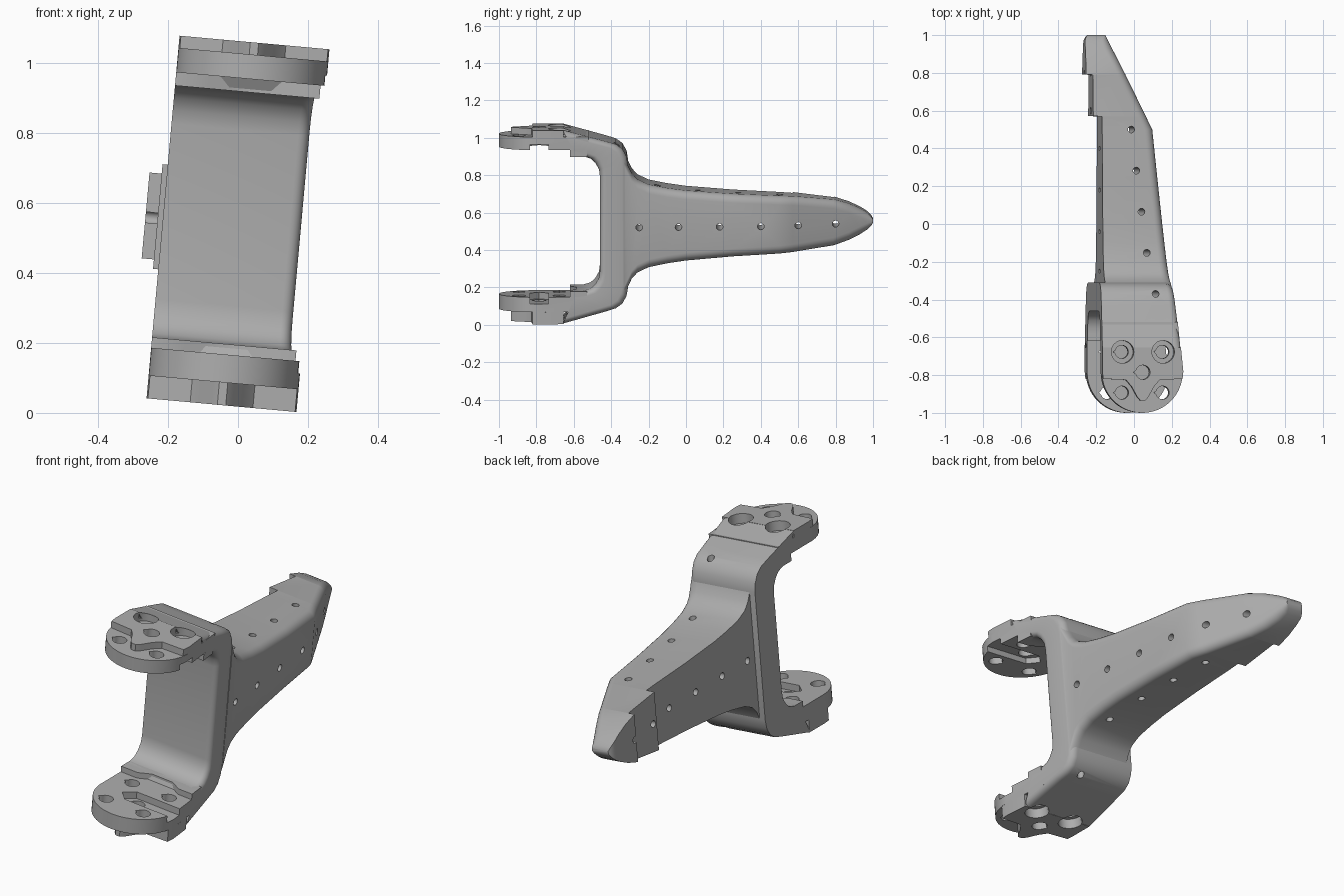
import bpy, bmesh, math
from mathutils import Vector

cube = bpy.data.objects.get("Cube")
if cube:
    bpy.data.objects.remove(cube, do_unlink=True)

TILT = math.radians(5.2)
LEFT = -0.215           # flat side of the yoke
CY, R = -0.785, 0.215   # centre and radius of the round tabs
GAP = 0.108             # screw spacing from the tab centre

grey = bpy.data.materials.new("plain grey")
grey.use_nodes = True
grey.diffuse_color = (0.42, 0.42, 0.42, 1)
grey.node_tree.nodes["Principled BSDF"].inputs["Base Color"].default_value = grey.diffuse_color


def right_edge(y):
    """Tapered side of the whole bracket, steeper past the bend."""
    return 0.215 - 0.1 * (y + 0.78) if y < 0.5 else 0.087 - 0.48 * (y - 0.5)


def finish(name, bm):
    bmesh.ops.recalc_face_normals(bm, faces=bm.faces)
    mesh = bpy.data.meshes.new(name)
    bm.to_mesh(mesh)
    bm.free()
    mesh.materials.append(grey)
    obj = bpy.data.objects.new(name, mesh)
    obj.location.z = 0.54
    obj.rotation_euler.y = TILT
    bpy.context.collection.objects.link(obj)
    return obj


def section(a, b, left, r, n=6):
    """Cross-section from a to b (y, z), rounded on the tapered side."""
    a, b = Vector(a), Vector(b)
    length = (b - a).length
    corner = []
    for k in range(n + 1):
        t = math.pi / 2 * k / n
        corner.append((r * (math.sin(t) - 1), length - r + r * math.cos(t)))
    flat = corner + [(x, length - s) for x, s in reversed(corner)]
    pts = [(left, *a), (left, *b)]
    for x, s in flat:
        p = a.lerp(b, s / length)
        pts.append((right_edge(p.x) + x, p.x, p.y))
    return pts


def loft(name, sections):
    bm = bmesh.new()
    rings = [[bm.verts.new(p) for p in s] for s in sections]
    for r0, r1 in zip(rings, rings[1:]):
        for i in range(len(r0)):
            j = (i + 1) % len(r0)
            bm.faces.new((r0[i], r0[j], r1[j], r1[i]))
    bm.faces.new(rings[0])
    bm.faces.new(rings[-1])
    return finish(name, bm)


def add_prism(bm, outline, lo, hi, sideways=False):
    ends = []
    for c in (lo, hi):
        ends.append([bm.verts.new((c, a, b) if sideways else (a, b, c)) for a, b in outline])
    n = len(outline)
    for i in range(n):
        j = (i + 1) % n
        bm.faces.new((ends[0][i], ends[0][j], ends[1][j], ends[1][i]))
    bm.faces.new(ends[0])
    bm.faces.new(ends[1])


def prism(name, outline, lo, hi):
    bm = bmesh.new()
    add_prism(bm, outline, lo, hi)
    return finish(name, bm)


def circle(x, y, r, n=24, point=1.0):
    """Circle, optionally drawn out to a teardrop on the -x side."""
    pts = []
    for k in range(n):
        t = 2 * math.pi * k / n
        f = point if k == n // 2 else 1
        pts.append((x + f * r * math.cos(t), y + r * math.sin(t)))
    return pts


# Yoke: a U swept from the upper arm, down the wall, to the lower arm
def arm(inner):
    return [((-0.58, inner), (-0.66, 0.52)), ((-0.55, inner), (-0.43, 0.457)),
            ((-0.51, inner - 0.012), (-0.375, 0.44)), ((-0.485, inner - 0.035), (-0.34, 0.415)),
            ((-0.465, inner - 0.07), (-0.318, 0.375)), ((-0.46, inner - 0.11), (-0.31, 0.33))]


pairs = arm(0.377) + [((a[0], -a[1]), (b[0], -b[1])) for a, b in reversed(arm(0.345))]
parts = [loft("yoke", [section(a, b, LEFT, 0.035) for a, b in pairs])]

# Tail: tapering arm with two steps on its flat side and a rounded tip
TAIL = [(-0.33, 0.37), (-0.31, 0.325), (-0.29, 0.283), (-0.26, 0.25), (-0.2, 0.222), (-0.1, 0.202),
        (0, 0.188), (0.25, 0.168), (0.5, 0.155), (0.57, 0.15), (0.571, 0.15), (0.79, 0.123),
        (0.791, 0.123), (0.87, 0.098), (0.93, 0.07), (0.97, 0.045), (0.99, 0.025), (1, 0.008)]
tail_sections = []
for y, h in TAIL:
    side = -0.183 if y <= 0.57 else -0.23 if y <= 0.79 else -0.265
    if y > 0.98:
        side += 0.8 * (y - 0.98)
    tail_sections.append(section((y, -h), (y, h), side, min(0.045, 0.8 * h)))
parts.append(loft("tail", tail_sections))

# Round tabs with an outer tongue pad and an inner wavy pad
rim = [(R * math.cos(t), CY + R * math.sin(t))
       for t in (-math.pi * k / 32 for k in range(33))]
disc = rim + [(LEFT, -0.52), (right_edge(-0.52), -0.52)]
half = [(0.09, -0.825), (0.06, -0.86), (0.03, -0.915), (0.012, -0.935)]
tongue = [(0.211, -0.82)] + half + [(-x, y) for x, y in reversed(half)]
tongue += [(-0.211, -0.82), (LEFT, -0.78), (LEFT, -0.655), (right_edge(-0.655), -0.655), (0.215, -0.78)]
wave = [(LEFT, -0.53), (LEFT, -0.62), (-0.12, -0.62), (-0.06, -0.585), (0.06, -0.585),
        (0.12, -0.62), (right_edge(-0.62), -0.62), (right_edge(-0.53), -0.53)]
for side, s, layers in (("upper", 1, (0.377, 0.415, 0.485, 0.52)),
                        ("lower", -1, (0.345, 0.375, 0.455, 0.52))):
    inner, low, high, outer = layers
    parts.append(prism(side + "_tab", disc, s * low, s * high))
    parts.append(prism(side + "_outer_pad", tongue, s * high, s * outer))
    parts.append(prism(side + "_inner_pad", wave, s * inner, s * low))

# Screw holes and lashing holes
bores, wide = bmesh.new(), bmesh.new()
add_prism(bores, circle(0, CY, 0.038, point=1.3), -0.7, 0.7)
for sx in (-1, 1):
    for sy in (-1, 1):
        add_prism(bores, circle(sx * GAP, CY + sy * GAP, 0.035, point=1.3), -0.7, 0.7)
    for z in (-0.55, 0.55):
        add_prism(wide, circle(sx * GAP, CY + GAP, 0.06), z - 0.08, z + 0.08)
for y in (-0.25, -0.04, 0.18, 0.4, 0.6, 0.8):
    add_prism(bores, circle(y, -0.005, 0.018, 12), -0.4, 0.4, True)
for i in range(5):
    y = -0.37 + 0.2175 * i
    add_prism(bores, circle(0.075 - 0.026 * i, y, 0.018, 12), -0.7, 0.7)

# Centre pockets, open to the tapered side
pocket = [(-0.09, CY), (-0.04, CY + 0.05), (0.3, CY + 0.05), (0.3, CY - 0.05), (-0.04, CY - 0.05)]
add_prism(wide, pocket, 0.3, 0.445)
add_prism(wide, pocket, -0.41, -0.3)
cutters = [finish("bore_cutter", bores), finish("pocket_cutter", wide)]
for c in cutters:
    c.hide_render = True

# Cut every part, then shade
for obj in parts:
    bpy.ops.object.select_all(action="DESELECT")
    obj.select_set(True)
    bpy.context.view_layer.objects.active = obj
    for c in cutters:
        mod = obj.modifiers.new("cut", "BOOLEAN")
        mod.operation = "DIFFERENCE"
        mod.solver = "EXACT"
        mod.object = c
        bpy.ops.object.modifier_apply(modifier=mod.name)
    bpy.ops.object.shade_smooth_by_angle(angle=math.radians(32))
for c in cutters:
    bpy.data.objects.remove(c, do_unlink=True)
